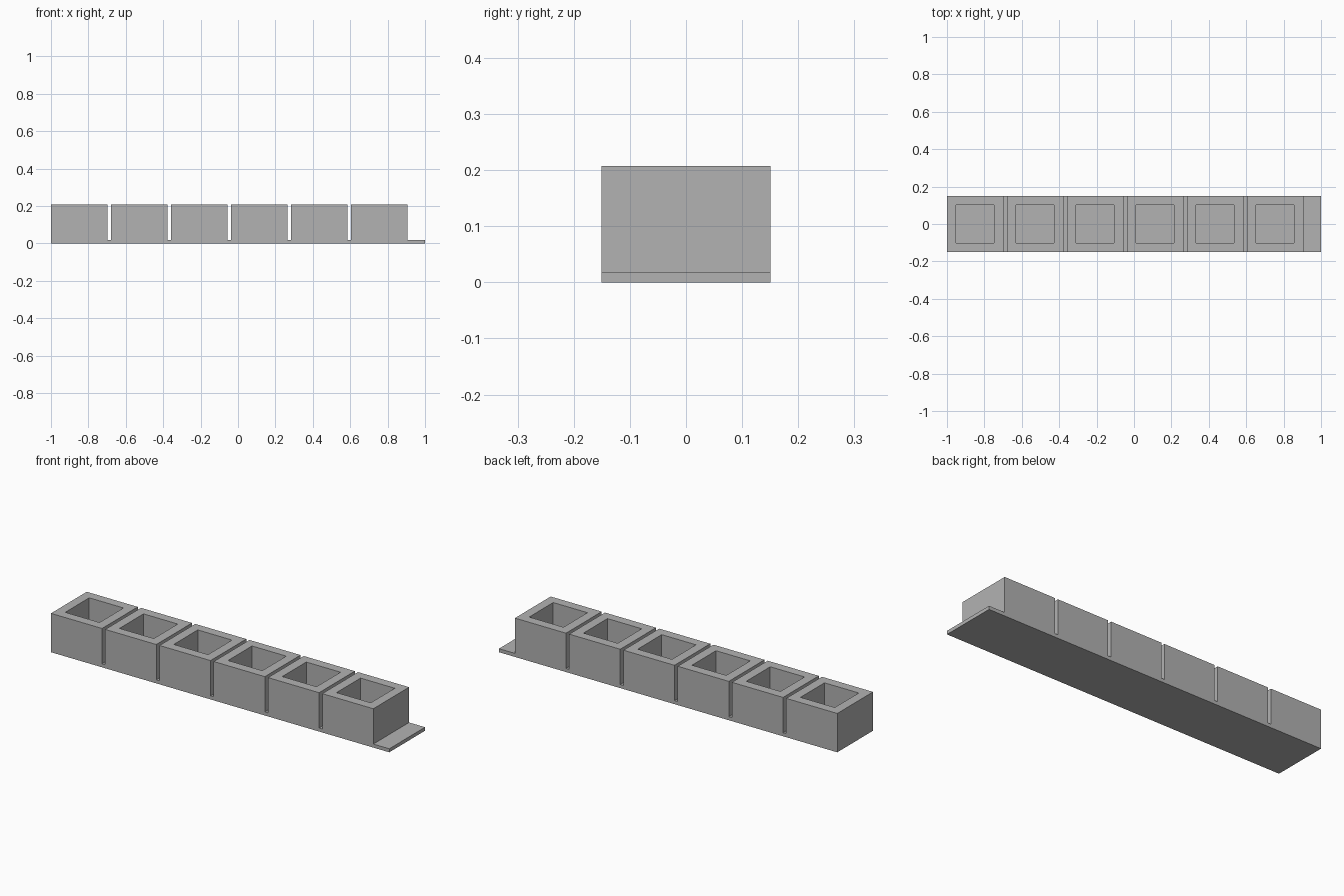
import bpy, bmesh
from mathutils import Vector

if "Cube" in bpy.data.objects:
    bpy.data.objects.remove(bpy.data.objects["Cube"])

# Proportions on a common module
U = 2 / 106
CUPS, SIDE, GAP, HEIGHT, FLOOR = 6, 16 * U, U, 11 * U, U
RIM = 2.63 * U

grey = bpy.data.materials.new("plain grey")
grey.use_nodes = True
colour = (0.448, 0.448, 0.448, 1)
grey.diffuse_color = colour
grey.node_tree.nodes["Principled BSDF"].inputs["Base Color"].default_value = colour

# Comb-shaped side profile: base strip with a tab at the +x end, one tooth per cup
profile = [(1, 0), (-1, 0)]
for i in range(CUPS):
    x = -1 + i * (SIDE + GAP)
    if i:
        profile.append((x, FLOOR))
    profile += [(x, HEIGHT), (x + SIDE, HEIGHT), (x + SIDE, FLOOR)]
profile.append((1, FLOOR))

# Extrude the profile through the full depth
bm = bmesh.new()
front = bm.faces.new([bm.verts.new((x, -SIDE / 2, z)) for x, z in profile])
back = bmesh.ops.extrude_face_region(bm, geom=[front], use_keep_orig=True)
bmesh.ops.translate(bm, vec=Vector((0, SIDE, 0)),
                    verts=[v for v in back["geom"] if isinstance(v, bmesh.types.BMVert)])
bmesh.ops.recalc_face_normals(bm, faces=bm.faces[:])

# Inset each cup top and sink its square well down to the base strip
tops = [f for f in bm.faces if all(v.co.z > HEIGHT - U / 2 for v in f.verts)]
bmesh.ops.inset_individual(bm, faces=tops, thickness=RIM, use_even_offset=True)
wells = bmesh.ops.extrude_discrete_faces(bm, faces=tops)["faces"]
bmesh.ops.translate(bm, vec=Vector((0, 0, FLOOR - HEIGHT)),
                    verts=list({v for f in wells for v in f.verts}))
bmesh.ops.recalc_face_normals(bm, faces=bm.faces[:])

mesh = bpy.data.meshes.new("cup_strip")
bm.to_mesh(mesh)
bm.free()
mesh.materials.append(grey)
strip = bpy.data.objects.new("cup_strip", mesh)
bpy.context.collection.objects.link(strip)
